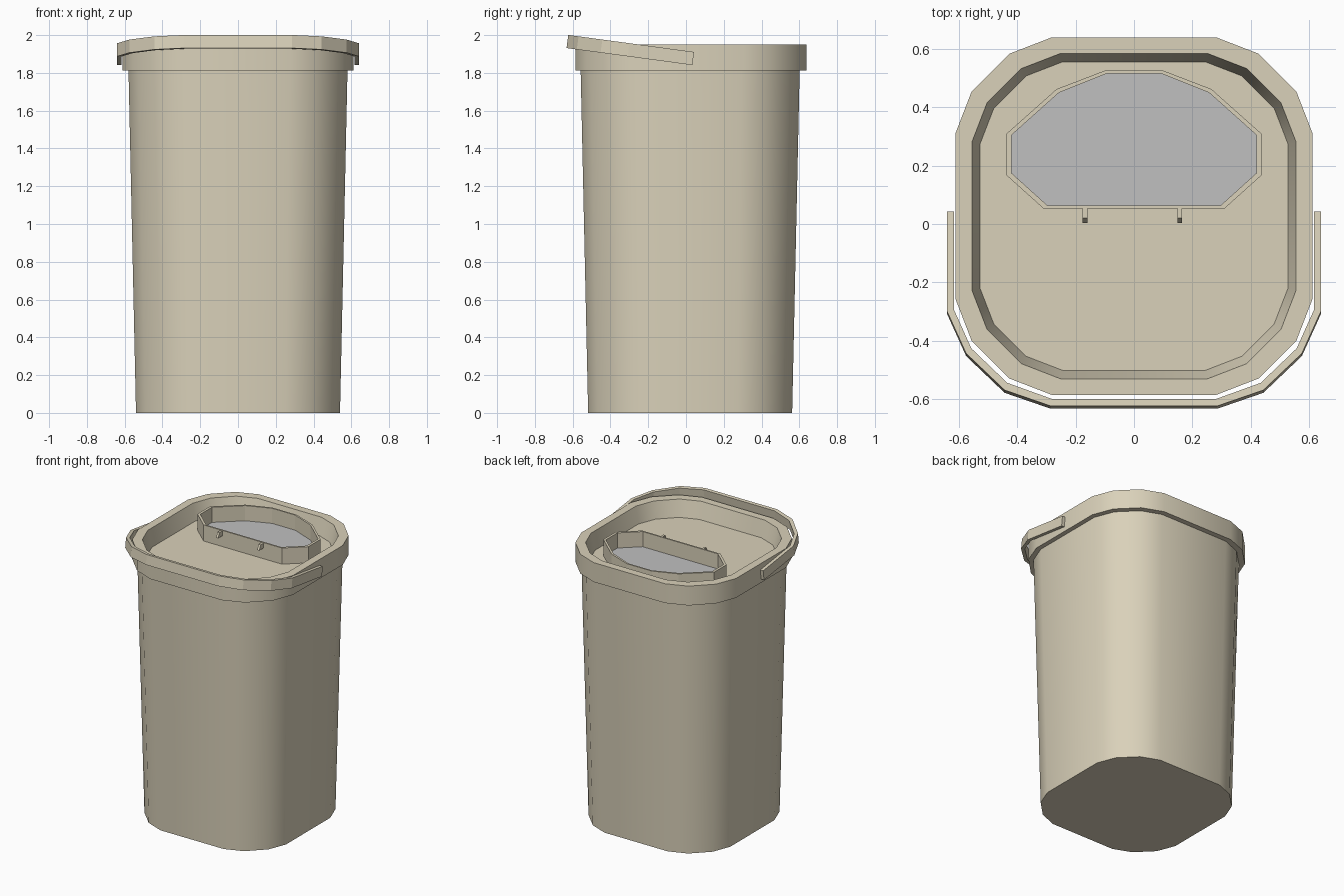
import bpy, bmesh, math
from mathutils import Matrix, Vector

if "Cube" in bpy.data.objects:
    bpy.data.objects.remove(bpy.data.objects["Cube"], do_unlink=True)


def make_material(name, rgb):
    mat = bpy.data.materials.new(name)
    mat.use_nodes = True
    mat.diffuse_color = (*rgb, 1)
    mat.node_tree.nodes["Principled BSDF"].inputs["Base Color"].default_value = (*rgb, 1)
    return mat


BEIGE = make_material("beige_plastic", (0.70, 0.64, 0.49))
GREY = make_material("grey_window", (0.53, 0.53, 0.53))


def finish(name, bm, mat, smooth=None):
    bmesh.ops.recalc_face_normals(bm, faces=bm.faces)
    mesh = bpy.data.meshes.new(name)
    bm.to_mesh(mesh)
    bm.free()
    mesh.materials.append(mat)
    obj = bpy.data.objects.new(name, mesh)
    bpy.context.collection.objects.link(obj)
    if smooth:
        bpy.ops.object.select_all(action='DESELECT')
        obj.select_set(True)
        bpy.context.view_layer.objects.active = obj
        bpy.ops.object.shade_smooth_by_angle(angle=math.radians(smooth))
    return obj


def loft(name, rings, mat, closed=False, caps=True, smooth=None):
    """Join equal outlines with quads; close the tube or cap its ends."""
    bm = bmesh.new()
    loops = [[bm.verts.new(p) for p in ring] for ring in rings]
    pairs = list(zip(loops, loops[1:]))
    if closed:
        pairs.append((loops[-1], loops[0]))
    for a, b in pairs:
        for i in range(len(a)):
            j = (i + 1) % len(a)
            bm.faces.new((a[i], a[j], b[j], b[i]))
    if caps:
        bm.faces.new(loops[0])
        bm.faces.new(loops[-1])
    return finish(name, bm, mat, smooth)


CORNER = [(1, 0), (0.83, 0.44), (0.44, 0.83), (0, 1)]


def rounded(hx, hy, r, z, cy):
    """Rounded rectangle with three-sided corners."""
    pts = []
    for sx, sy in ((1, 1), (-1, 1), (-1, -1), (1, -1)):
        arc = CORNER if sx * sy > 0 else CORNER[::-1]
        pts += [(sx * (hx - r + r * u), cy + sy * (hy - r + r * v), z) for u, v in arc]
    return pts


# Tapered bin body
loft("bin_body", [rounded(0.54, 0.54, 0.29, 0, 0.022),
                  rounded(0.58, 0.58, 0.31, 1.825, 0.022)], BEIGE, smooth=40)

# Lid with a raised rim around a sunken floor
loft("lid", [rounded(0.57, 0.57, 0.3, 1.812, 0.027),
             rounded(0.612, 0.612, 0.33, 1.812, 0.027),
             rounded(0.612, 0.612, 0.33, 1.95, 0.027),
             rounded(0.555, 0.557, 0.303, 1.95, 0.027),
             rounded(0.528, 0.528, 0.283, 1.833, 0.027)], BEIGE, smooth=35)


# Window frame standing on the lid floor
def mirrored(half, z):
    return [(x, y, z) for x, y in half] + [(-x, y, z) for x, y in reversed(half)]


OUTER = [(0.31, 0.053), (0.438, 0.168), (0.438, 0.308), (0.265, 0.462), (0.098, 0.526)]
INNER = [(0.297, 0.064), (0.42, 0.175), (0.42, 0.304), (0.258, 0.449), (0.091, 0.516)]
loft("window_frame", [mirrored(OUTER, 1.83), mirrored(OUTER, 1.948),
                      mirrored(INNER, 1.948), mirrored(INNER, 1.83)],
     BEIGE, closed=True, caps=False)

# Window pane
loft("window_pane", [mirrored(INNER, 1.834), mirrored(INNER, 1.84)], GREY)

# Two small catches on the front of the frame
CATCH = [(0.058, 1.945), (0.02, 1.945), (0.003, 1.91), (0.058, 1.91)]
for side, cx in (("left", 0.157), ("right", -0.168)):
    loft(side + "_catch", [[(cx + dx, y, z) for y, z in CATCH] for dx in (-0.008, 0.008)],
         BEIGE)

# Tilted carrying handle wrapped round the front of the lid
OUT_PATH = [(0.64, 0), (0.64, -0.345), (0.575, -0.49), (0.443, -0.617), (0.285, -0.672)]
IN_PATH = [(0.617, 0), (0.617, -0.338), (0.557, -0.473), (0.434, -0.592), (0.28, -0.648)]
tilt = Matrix.Translation((0, 0.038, 1.876)) @ Matrix.Rotation(math.radians(-7.7), 4, 'X')


def across(path):
    return path + [(-x, y) for x, y in reversed(path)]


sections = []
for (ox, oy), (ix, iy) in zip(across(OUT_PATH), across(IN_PATH)):
    h = 0.035
    corners = [(ox, oy, -h), (ox, oy, h), (ix, iy, h), (ix, iy, -h)]
    sections.append([tilt @ Vector(c) for c in corners])
loft("handle", sections, BEIGE)
